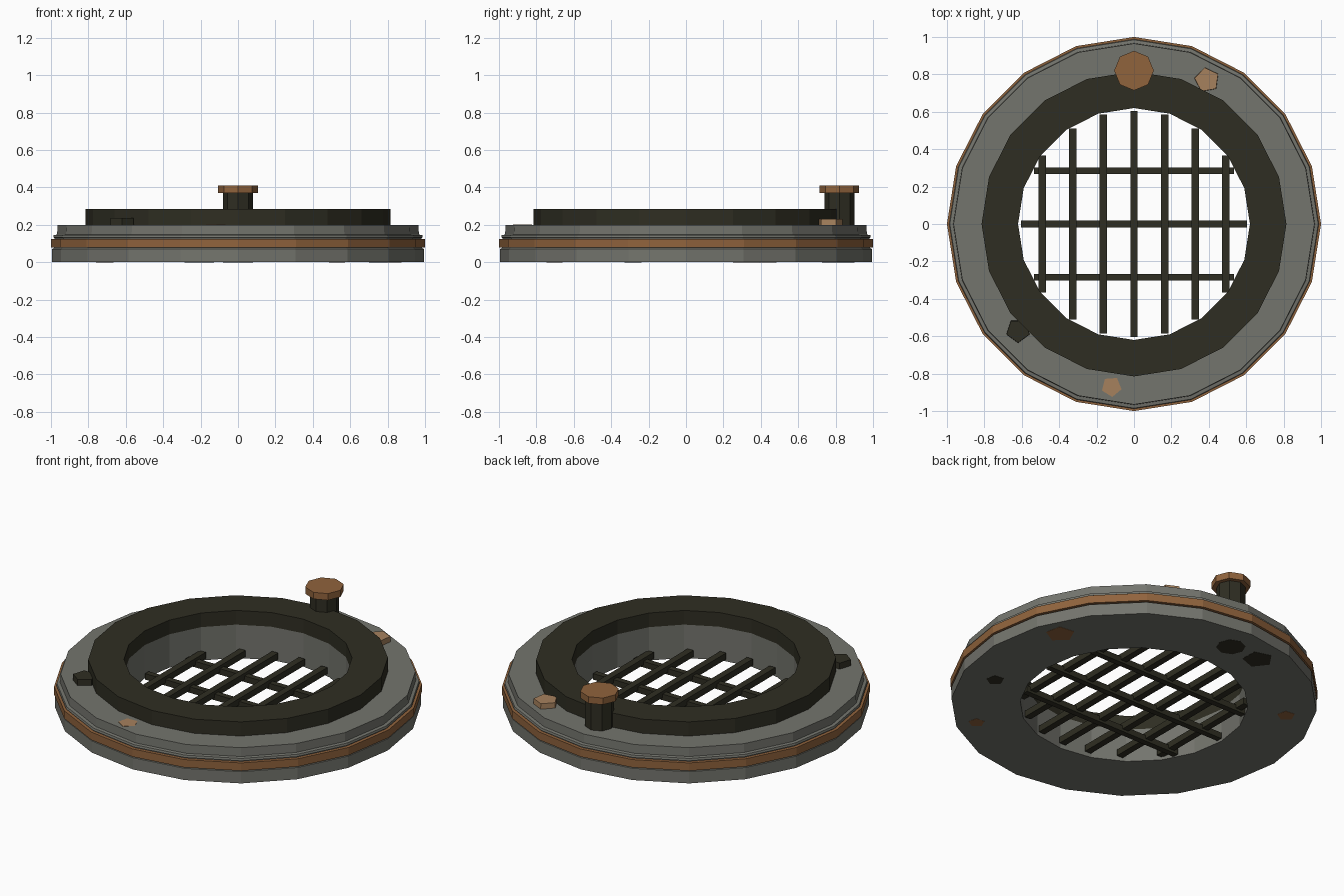
import bpy, bmesh
from math import cos, sin, pi, radians

if "Cube" in bpy.data.objects:
    bpy.data.objects.remove(bpy.data.objects["Cube"])


def material(name, rgb):
    m = bpy.data.materials.new(name)
    m.use_nodes = True
    m.diffuse_color = (*rgb, 1)
    m.node_tree.nodes["Principled BSDF"].inputs["Base Color"].default_value = (*rgb, 1)
    return m


STONE = material("grey stone", (0.175, 0.178, 0.155))
IRON = material("dark iron", (0.028, 0.027, 0.016))
RUST = material("rust", (0.28, 0.125, 0.046))
TAN = material("tan rock", (0.38, 0.22, 0.11))


def finish(name, bm, mat):
    bmesh.ops.recalc_face_normals(bm, faces=bm.faces)
    mesh = bpy.data.meshes.new(name)
    bm.to_mesh(mesh)
    bm.free()
    mesh.materials.append(mat)
    ob = bpy.data.objects.new(name, mesh)
    bpy.context.collection.objects.link(ob)
    return ob


def lathe(name, profile, mat, sides=20):
    """Spin a closed (radius, height) profile around z."""
    bm = bmesh.new()
    rings = [[bm.verts.new((r * cos(2 * pi * i / sides), r * sin(2 * pi * i / sides), z))
              for r, z in profile] for i in range(sides)]
    n = len(profile)
    for i in range(sides):
        a, b = rings[i], rings[(i + 1) % sides]
        for j in range(n):
            k = (j + 1) % n
            bm.faces.new((a[j], b[j], b[k], a[k]))
    return finish(name, bm, mat)


def prism(name, x, y, z0, z1, r, mat, sides, turn=0, taper=1):
    bm = bmesh.new()
    bmesh.ops.create_cone(bm, cap_ends=True, segments=sides, radius1=r,
                          radius2=r * taper, depth=z1 - z0)
    ob = finish(name, bm, mat)
    ob.location = (x, y, (z0 + z1) / 2)
    ob.rotation_euler.z = radians(turn)
    return ob


def bar(name, x, y, z, sx, sy, sz):
    bm = bmesh.new()
    bmesh.ops.create_cube(bm, size=1)
    bmesh.ops.scale(bm, vec=(sx, sy, sz), verts=bm.verts)
    bmesh.ops.translate(bm, vec=(x, y, z), verts=bm.verts)
    return finish(name, bm, IRON)


# Stepped stone base, rust band and raised iron rim
lathe("base_ring", [(0.62, 0), (0.995, 0), (0.995, 0.07), (0.98, 0.08), (0.98, 0.13),
                    (0.988, 0.132), (0.985, 0.145), (0.967, 0.148), (0.965, 0.2),
                    (0.62, 0.2)], STONE)
lathe("rust_band", [(0.97, 0.078), (1, 0.078), (1, 0.125), (0.97, 0.125)], RUST)
lathe("iron_rim", [(0.62, 0.2), (0.815, 0.2), (0.815, 0.285), (0.62, 0.285)], IRON)

# Grate: long bars over three cross bars
for i, half in enumerate((0.605, 0.585, 0.51, 0.367)):
    for side in ((1,) if i == 0 else (-1, 1)):
        bar("long_bar", side * i * 0.1635, 0, 0.038, 0.04, half * 2, 0.038)
for y, half in ((-0.285, 0.535), (0, 0.605), (0.285, 0.535)):
    bar("cross_bar", 0, y, 0.022, half * 2, 0.035, 0.036)

# Valve post and cap
prism("valve_post", 0, 0.82, -0.001, 0.372, 0.08, IRON, 8)
prism("valve_cap", 0, 0.82, 0.37, 0.41, 0.106, RUST, 8)

# Embedded rocks
prism("tan_rock", 0.39, 0.77, 0.1, 0.232, 0.073, TAN, 5, 82, 0.92)
prism("dark_rock", -0.62, -0.57, 0.1, 0.236, 0.07, IRON, 5, 108, 0.92)
prism("flush_tan_rock", -0.12, -0.87, 0.1, 0.201, 0.055, TAN, 5, 40)
prism("under_dark_rock", -0.2, 0.81, -0.001, 0.1, 0.085, IRON, 5, 20)
for x, y, r, mat in ((0.8, 0.33, 0.08, RUST), (0.53, -0.7, 0.045, RUST),
                     (-0.71, 0.44, 0.05, RUST), (0.75, -0.28, 0.05, IRON)):
    prism("under_patch", x, y, -0.001, 0.05, r, mat, 5, 30)
